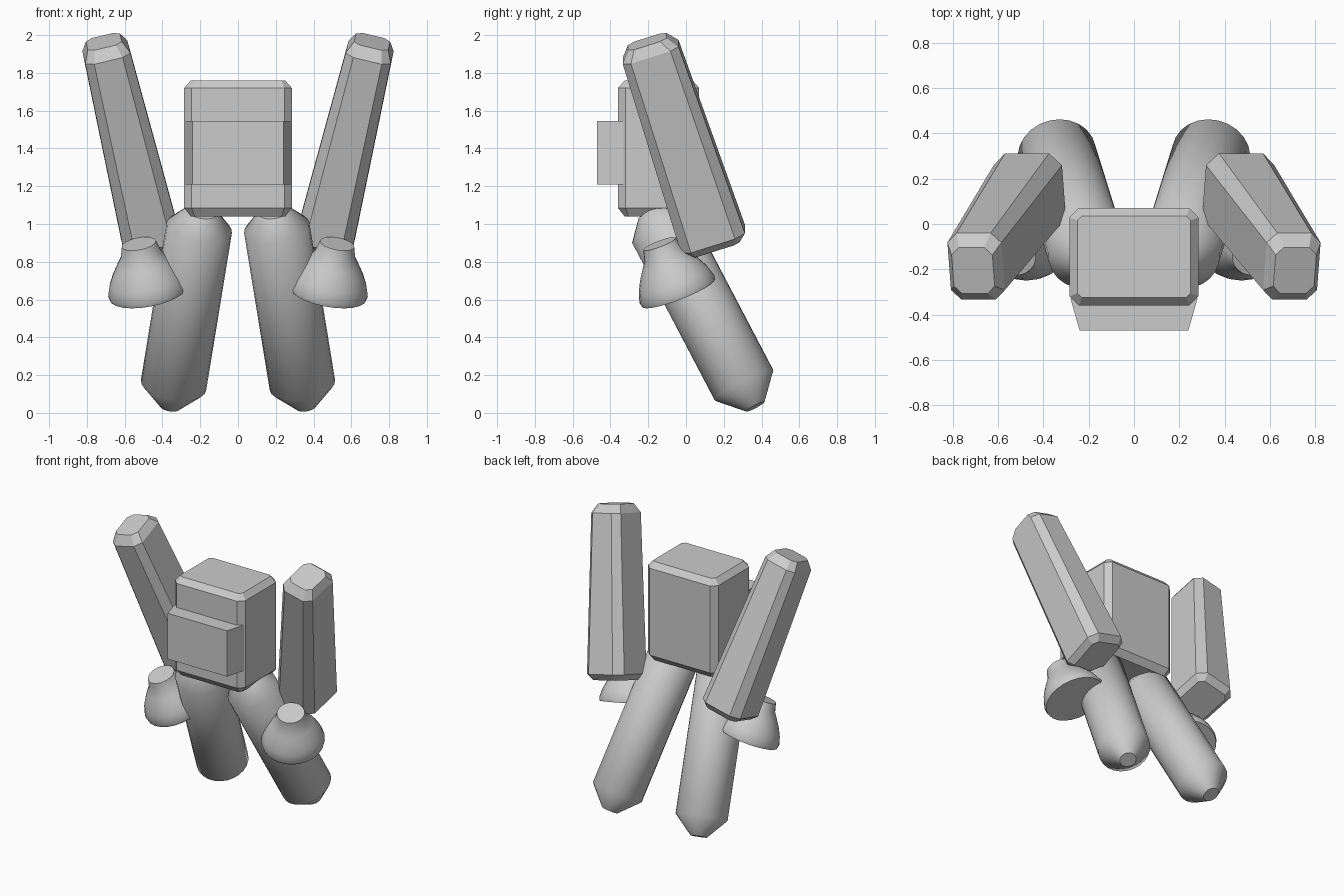
import bpy, bmesh, math
from mathutils import Matrix, Vector

cube = bpy.data.objects.get("Cube")
if cube:
    bpy.data.objects.remove(cube, do_unlink=True)

grey = bpy.data.materials.new("light_grey")
grey.use_nodes = True
grey.diffuse_color = (0.6, 0.6, 0.6, 1)
grey.node_tree.nodes["Principled BSDF"].inputs["Base Color"].default_value = (0.6, 0.6, 0.6, 1)


def loft(name, rings, matrix, smooth=False):
    """Skin a stack of rings, cap both ends and place the result."""
    bm = bmesh.new()
    loops = [[bm.verts.new(matrix @ Vector(p)) for p in ring] for ring in rings]
    n = len(loops[0])
    for a, b in zip(loops, loops[1:]):
        for i in range(n):
            j = (i + 1) % n
            bm.faces.new((a[i], a[j], b[j], b[i])).smooth = smooth
    for cap in (loops[0], loops[-1]):
        for edge in bm.faces.new(cap).edges:
            edge.smooth = False
    bmesh.ops.recalc_face_normals(bm, faces=bm.faces)
    mesh = bpy.data.meshes.new(name)
    bm.to_mesh(mesh)
    bm.free()
    mesh.materials.append(grey)
    obj = bpy.data.objects.new(name, mesh)
    bpy.context.collection.objects.link(obj)
    return obj


def octagon(w, d, c, z):
    """Rectangle w by d with corners cut by c."""
    x, y = w / 2, d / 2
    return [(x, y - c, z), (x - c, y, z), (c - x, y, z), (-x, y - c, z),
            (-x, c - y, z), (c - x, -y, z), (x - c, -y, z), (x, c - y, z)]


def circle(r, z, n=24):
    return [(r * math.cos(math.tau * i / n), r * math.sin(math.tau * i / n), z)
            for i in range(n)]


def frame(start, end):
    """Matrix at start with z towards end and x kept in the xz plane."""
    start, end = Vector(start), Vector(end)
    z = (end - start).normalized()
    x = Vector((z.z, 0, -z.x)).normalized()
    rot = Matrix((x, z.cross(x), z)).transposed().to_4x4()
    return Matrix.Translation(start) @ rot, (end - start).length


# Torso block with chamfered edges
loft("torso", [octagon(0.50, 0.36, 0.02, 1.04), octagon(0.57, 0.43, 0.04, 1.085),
               octagon(0.57, 0.43, 0.04, 1.72), octagon(0.50, 0.36, 0.02, 1.76)],
     Matrix.Translation((0, -0.145, 0)))

# Chest plate, narrower at the front
loft("chest_plate", [[(-w, y, 1.21), (w, y, 1.21), (w, y, 1.545), (-w, y, 1.545)]
                     for w, y in ((0.28, -0.33), (0.24, -0.47))], Matrix.Identity(4))

for side, s in (("left", 1), ("right", -1)):
    mirror = Matrix.Scale(s, 4, (1, 0, 0))

    # Raised tapered shoulder beam
    m, h = frame((0.46, 0.143, 0.92), (0.697, -0.187, 1.91))
    loft(side + "_shoulder_beam",
         [octagon(0.235, 0.27, 0.03, -0.04), octagon(0.31, 0.355, 0.055, 0),
          octagon(0.245, 0.31, 0.045, h), octagon(0.185, 0.215, 0.035, 0.06 + h)],
         mirror @ m)

    # Leg with pointed ends
    m, h = frame((0.205, -0.13, 0.98), (0.341, 0.307, 0.147))
    loft(side + "_leg", [circle(0.085, -0.1), circle(0.175, 0),
                         circle(0.175, h), circle(0.055, 0.13 + h)],
         mirror @ m, smooth=True)

    # Flared bell beside the leg
    m, h = frame((0.525, -0.14, 0.895), (0.475, -0.04, 0.635))
    profile = ((0.092, 0), (0.108, 0.06), (0.138, 0.105), (0.167, 0.15),
               (0.195, 0.205), (0.212, 0.26), (0.207, h))
    loft(side + "_bell", [circle(r, z) for r, z in profile], mirror @ m, smooth=True)
